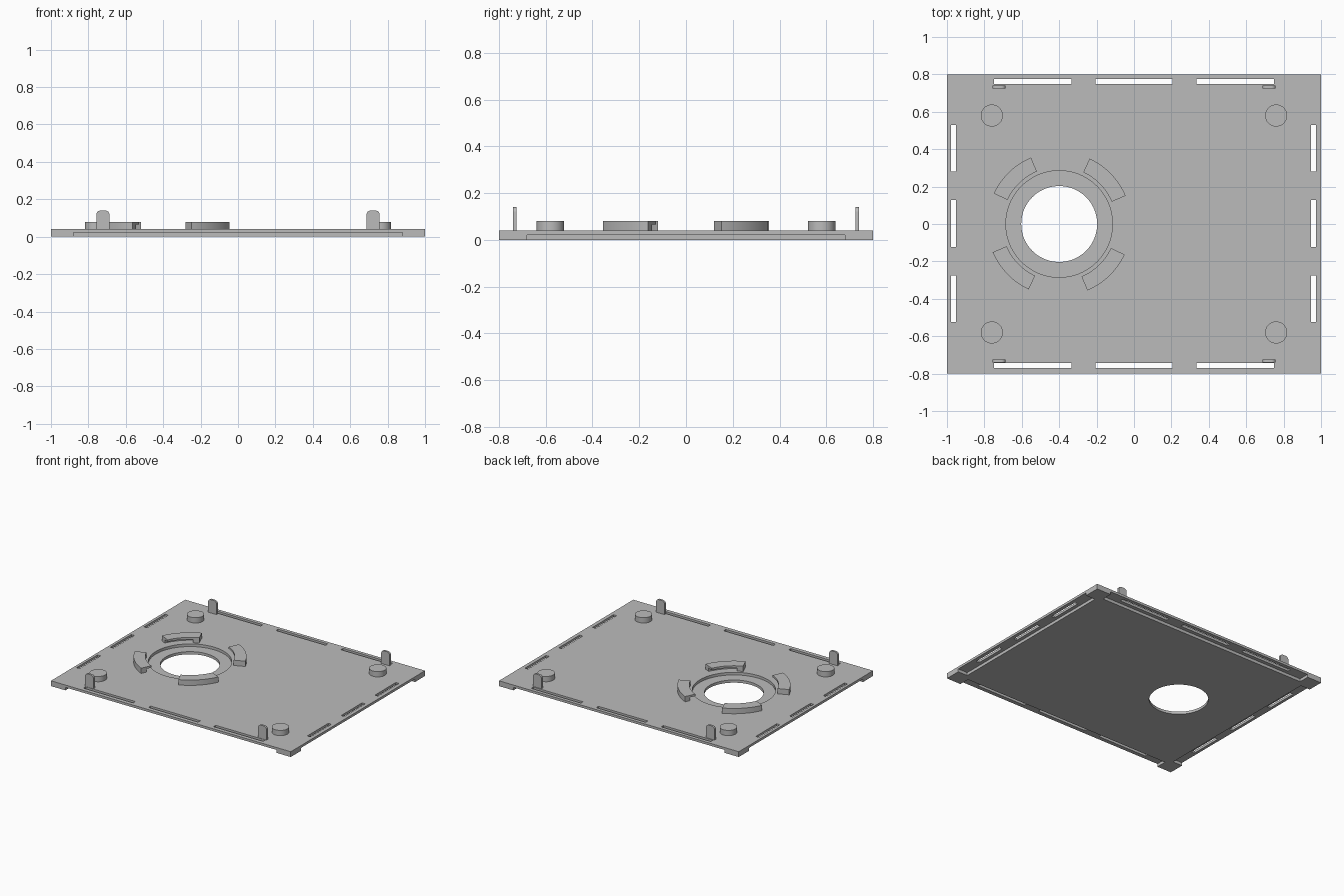
import bpy, math
from mathutils import Matrix

if "Cube" in bpy.data.objects:
    bpy.data.objects.remove(bpy.data.objects["Cube"], do_unlink=True)

grey = bpy.data.materials.new("plain_grey")
grey.use_nodes = True
grey.diffuse_color = (0.5, 0.5, 0.5, 1)
grey.node_tree.nodes["Principled BSDF"].inputs["Base Color"].default_value = (0.5, 0.5, 0.5, 1)

TOP = 0.04       # upper face of the plate
RISE = 0.08      # top of the pegs and hooks
HOLE_X = -0.4


def prism(name, outline, z0, z1):
    """Extrude a counter-clockwise outline from z0 to z1."""
    n = len(outline)
    verts = [(x, y, z) for z in (z0, z1) for x, y in outline]
    faces = [tuple(reversed(range(n))), tuple(range(n, 2 * n))]
    faces += [(i, (i + 1) % n, n + (i + 1) % n, n + i) for i in range(n)]
    mesh = bpy.data.meshes.new(name)
    mesh.from_pydata(verts, [], faces)
    mesh.materials.append(grey)
    obj = bpy.data.objects.new(name, mesh)
    bpy.context.collection.objects.link(obj)
    return obj


def arc(cx, cy, r, a0, a1, n):
    angles = [math.radians(a0 + (a1 - a0) * i / n) for i in range(n + 1)]
    return [(cx + r * math.cos(a), cy + r * math.sin(a)) for a in angles]


def circle(cx, cy, r, n):
    return arc(cx, cy, r, 0, 360, n)[:-1]


def sector(r0, r1, a0, a1):
    return arc(HOLE_X, 0, r1, a0, a1, 16) + arc(HOLE_X, 0, r0, a1, a0, 16)


def rect(x0, x1, y0, y1):
    return [(x0, y0), (x1, y0), (x1, y1), (x0, y1)]


def cut(obj, outline, z0, z1):
    """Subtract a prism and bake the result."""
    cutter = prism("cutter", outline, z0, z1)
    cutter.hide_render = True
    mod = obj.modifiers.new("cut", "BOOLEAN")
    mod.operation, mod.solver, mod.object = "DIFFERENCE", "EXACT", cutter
    graph = bpy.context.evaluated_depsgraph_get()
    mesh = bpy.data.meshes.new_from_object(obj.evaluated_get(graph))
    obj.modifiers.clear()
    obj.data = mesh
    bpy.data.objects.remove(cutter, do_unlink=True)


def smooth(obj):
    bpy.ops.object.select_all(action="DESELECT")
    obj.select_set(True)
    bpy.context.view_layer.objects.active = obj
    bpy.ops.object.shade_smooth_by_angle(angle=math.radians(30))


# Base plate with stepped round opening
plate = prism("base_plate", rect(-1, 1, -0.8, 0.8), 0, TOP)
cut(plate, circle(HOLE_X, 0, 0.285, 96), 0.02, 0.1)
cut(plate, circle(HOLE_X, 0, 0.203, 96), -0.1, 0.1)

# Edge recesses underneath, leaving square corner feet
for lo, hi in ((-0.9, -0.72), (0.72, 0.9)):
    cut(plate, rect(-0.88, 0.88, lo, hi), -0.1, 0.022)
for lo, hi in ((-1.1, -0.92), (0.92, 1.1)):
    cut(plate, rect(lo, hi, -0.68, 0.68), -0.1, 0.022)

# Slots along all four edges
for c in (-0.542, 0, 0.542):
    for y in (-0.757, 0.761):
        cut(plate, rect(c - 0.207, c + 0.207, y - 0.013, y + 0.013), -0.1, 0.1)
for c in (-0.4, 0.003, 0.405):
    for x in (-0.966, 0.959):
        cut(plate, rect(x - 0.013, x + 0.013, c - 0.125, c + 0.125), -0.1, 0.1)
smooth(plate)

# Four bayonet hooks, undercut inside and open at one end
for i in range(4):
    a = 23 + 90 * i
    hook = prism(f"bayonet_hook_{i + 1}", sector(0.305, 0.386, a, a + 42), TOP, RISE)
    cut(hook, sector(0.29, 0.345, a + 8, a + 50), 0, 0.065)
    smooth(hook)

# Round pegs and upright tabs near each corner
w, r = 0.035, 0.022
tab_top = 0.14
for sx, side in ((-1, "right"), (1, "left")):
    for sy, end in ((-1, "front"), (1, "back")):
        smooth(prism(f"{end}_{side}_peg", circle(0.76 * sx, 0.58 * sy, 0.059, 48), TOP, RISE))
        x = 0.722 * sx
        shape = [(x - w, TOP), (x + w, TOP)]
        shape += arc(x + w - r, tab_top - r, r, 0, 90, 8)
        shape += arc(x - w + r, tab_top - r, r, 90, 180, 8)
        tab = prism(f"{end}_{side}_tab", shape, -0.008, 0.008)
        tab.data.transform(Matrix.Translation((0, 0.733 * sy, 0)) @ Matrix.Rotation(math.pi / 2, 4, "X"))
        smooth(tab)
